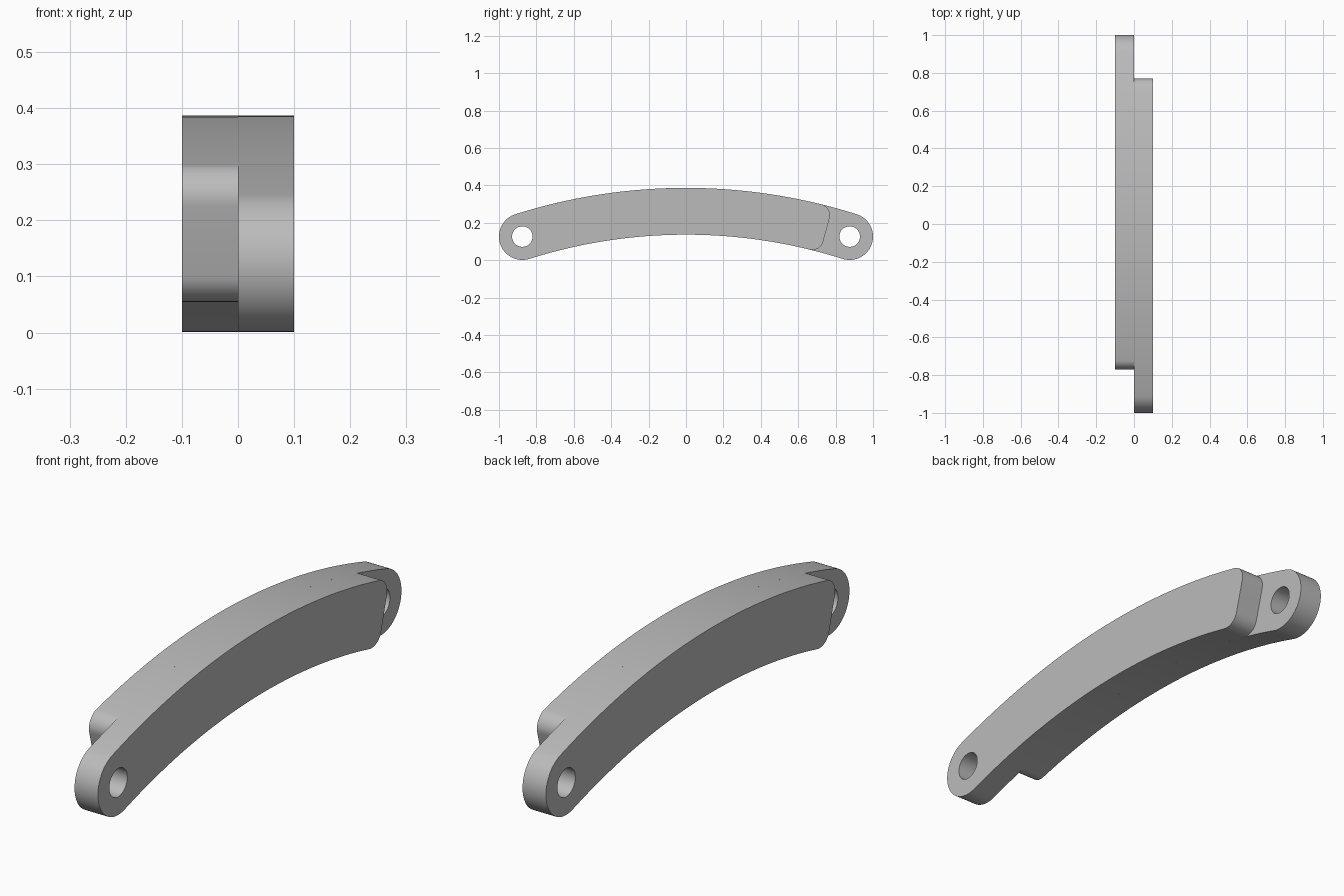
import bpy
import bmesh
from math import sin, cos, radians, pi, asin
from mathutils import Matrix

if "Cube" in bpy.data.objects:
    bpy.data.objects.remove(bpy.data.objects["Cube"], do_unlink=True)

R = 2.9          # radius of the link's centre line
HALF = 0.125     # half the width of the link
CZ = 0.2615 - R  # height of the arc centre
EYE = asin(0.875 / R)    # angle of the pin hole
CUT = radians(15.0)      # angle of the short square end
FILLET = 0.06
HOLE = 0.055

grey = bpy.data.materials.new("plain_grey")
grey.use_nodes = True
colour = (0.5, 0.5, 0.5, 1)
grey.diffuse_color = colour
grey.node_tree.nodes["Principled BSDF"].inputs["Base Color"].default_value = colour


def polar(radius, angle):
    """Point on the link's arc, angle measured from the top."""
    return (radius * sin(angle), CZ + radius * cos(angle))


def arc(centre, radius, start, end, steps):
    """Points along a circular arc, angles measured clockwise from up."""
    return [(centre[0] + radius * sin(start + (end - start) * i / steps),
             centre[1] + radius * cos(start + (end - start) * i / steps))
            for i in range(steps + 1)]


def outline():
    middle = (0, CZ)
    r_out, r_in = R + HALF, R - HALF
    top = r_out - FILLET
    low = r_in + FILLET
    a_top = CUT - asin(FILLET / top)
    a_low = CUT - asin(FILLET / low)
    pts = arc(middle, r_out, -EYE, a_top, 48)
    # Rounded corners of the short end
    pts += arc(polar(top, a_top), FILLET, a_top, CUT + pi / 2, 12)
    pts += arc(polar(low, a_low), FILLET, CUT + pi / 2, a_low + pi, 12)
    pts += arc(middle, r_in, a_low, -EYE, 48)
    # Round eye around the pin hole
    pts += arc(polar(R, -EYE), HALF, pi - EYE, 2 * pi - EYE, 32)
    return [p for i, p in enumerate(pts)
            if abs(p[0] - pts[i - 1][0]) + abs(p[1] - pts[i - 1][1]) > 1e-5]


def half_link(name, turn):
    curve = bpy.data.curves.new(name, "CURVE")
    curve.dimensions = "2D"
    curve.fill_mode = "BOTH"
    curve.extrude = 0.05
    hole = arc(polar(R, -EYE), HOLE, 0, 2 * pi, 40)[:-1]
    for pts in (outline(), hole):
        spline = curve.splines.new("POLY")
        spline.points.add(len(pts) - 1)
        for point, (y, z) in zip(spline.points, pts):
            point.co = (y, z, 0, 1)
        spline.use_cyclic_u = True
    obj = bpy.data.objects.new(name, curve)
    bpy.context.collection.objects.link(obj)
    bpy.ops.object.select_all(action="DESELECT")
    obj.select_set(True)
    bpy.context.view_layer.objects.active = obj
    bpy.ops.object.convert(target="MESH")
    obj = bpy.context.view_layer.objects.active

    # Stand the plate up beside the centre plane, turned end for end if needed
    upright = Matrix(((0, 0, 1, 0.05), (1, 0, 0, 0), (0, 1, 0, 0), (0, 0, 0, 1)))
    bm = bmesh.new()
    bm.from_mesh(obj.data)
    bmesh.ops.remove_doubles(bm, verts=bm.verts, dist=1e-5)
    bm.transform(Matrix.Rotation(turn, 4, "Z") @ upright)
    bmesh.ops.recalc_face_normals(bm, faces=bm.faces)
    bm.to_mesh(obj.data)
    bm.free()
    obj.data.materials.clear()
    obj.data.materials.append(grey)
    bpy.ops.object.shade_smooth_by_angle(angle=radians(30))


half_link("left_half_link", 0)
half_link("right_half_link", pi)
